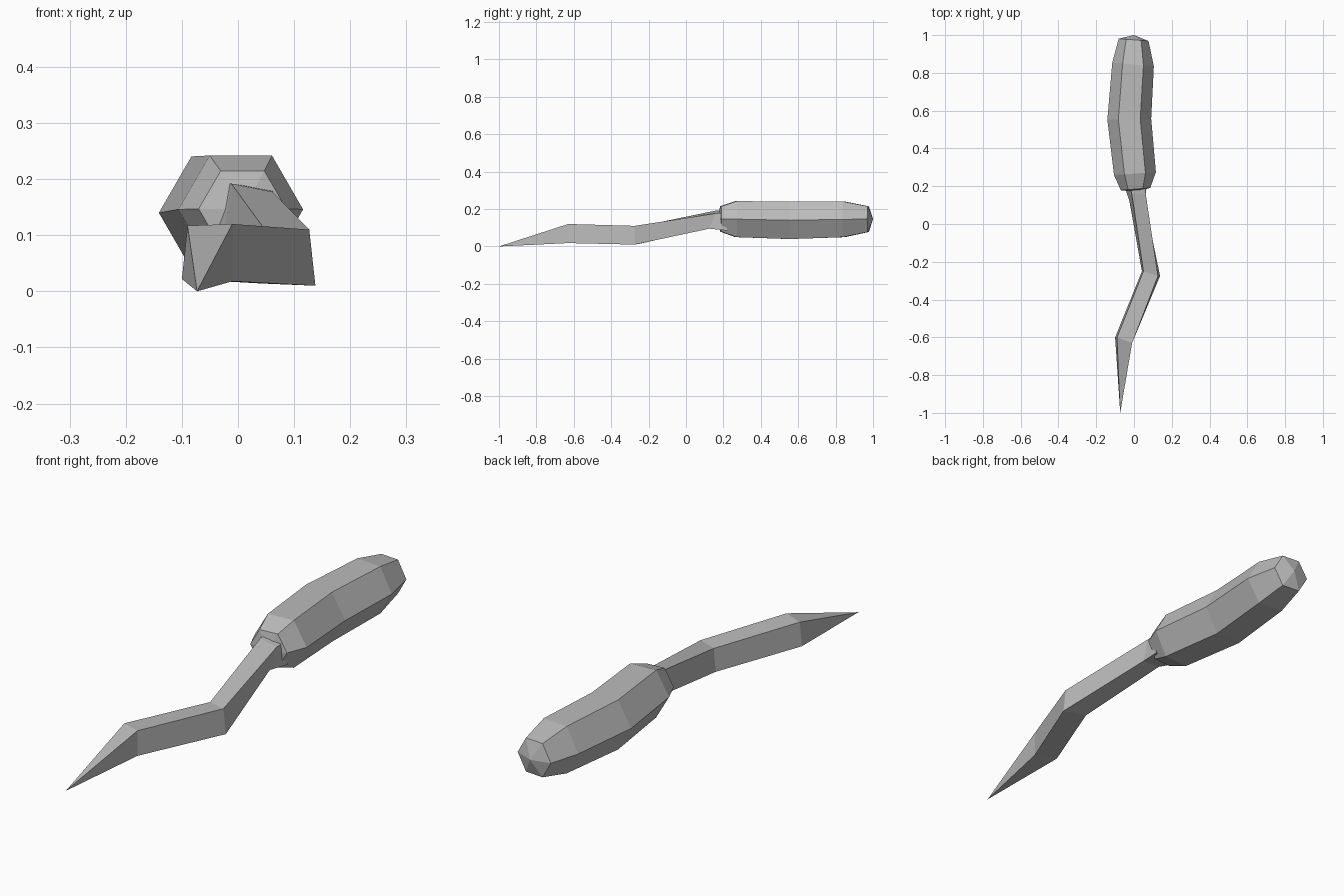
import bpy
import bmesh
from math import cos, sin, pi
from mathutils import Vector

default_cube = bpy.data.objects.get("Cube")
if default_cube:
    bpy.data.objects.remove(default_cube, do_unlink=True)

grey = bpy.data.materials.new("plain_grey")
grey.use_nodes = True
colour = (0.5, 0.5, 0.5, 1)
grey.diffuse_color = colour
grey.node_tree.nodes["Principled BSDF"].inputs["Base Color"].default_value = colour


def loft(name, rings, start_tip=None, end_tip=None):
    """Skin equal-sized rings, closing each end with a point or a flat cap."""
    bm = bmesh.new()
    loops = [[bm.verts.new(point) for point in ring] for ring in rings]
    count = len(loops[0])
    for first, second in zip(loops, loops[1:]):
        for i in range(count):
            j = (i + 1) % count
            bm.faces.new((first[i], first[j], second[j], second[i]))
    for loop, tip in ((loops[0], start_tip), (loops[-1], end_tip)):
        if tip is None:
            bm.faces.new(loop)
        else:
            apex = bm.verts.new(tip)
            for i in range(count):
                bm.faces.new((loop[i], loop[(i + 1) % count], apex))
    bmesh.ops.recalc_face_normals(bm, faces=bm.faces[:])
    mesh = bpy.data.meshes.new(name)
    bm.to_mesh(mesh)
    bm.free()
    mesh.materials.append(grey)
    obj = bpy.data.objects.new(name, mesh)
    bpy.context.collection.objects.link(obj)
    return obj


def hexagon(x, y, z, radius, lean):
    """Hexagonal section with a flat top, leaning along y from right to left."""
    ring = []
    for k in range(6):
        angle = k * pi / 3
        across = radius * cos(angle)
        ring.append(Vector((x + across, y + lean * across, z + radius * sin(angle))))
    return ring


# Curved hexagonal handle: centre x, y, z, radius, lean
handle_sections = [
    (0.008, 0.185, 0.147, 0.078, 0.08),
    (0.005, 0.267, 0.146, 0.111, 0.07),
    (-0.025, 0.555, 0.140, 0.116, 0.02),
    (-0.005, 0.845, 0.145, 0.110, -0.09),
    (-0.002, 0.975, 0.146, 0.079, -0.08),
]
loft("handle", [hexagon(*s) for s in handle_sections],
     start_tip=(0.01, 0.17, 0.147), end_tip=(0.0, 1.0, 0.146))

# Bent four-sided blade: top right, top left, bottom left, bottom right corners
blade_sections = [
    [(-0.09, -0.60, 0.117), (-0.01, -0.63, 0.12), (-0.01, -0.63, 0.018), (-0.1, -0.60, 0.022)],
    [(0.05, -0.25, 0.107), (0.127, -0.275, 0.11), (0.138, -0.275, 0.01), (0.042, -0.25, 0.014)],
    [(-0.012, 0.16, 0.192), (0.062, 0.16, 0.177), (0.055, 0.125, 0.095), (-0.025, 0.125, 0.098)],
    [(-0.02, 0.22, 0.192), (0.062, 0.22, 0.18), (0.07, 0.22, 0.085), (-0.05, 0.2, 0.088)],
]
loft("blade", blade_sections, start_tip=(-0.073, -1.0, 0.0))
